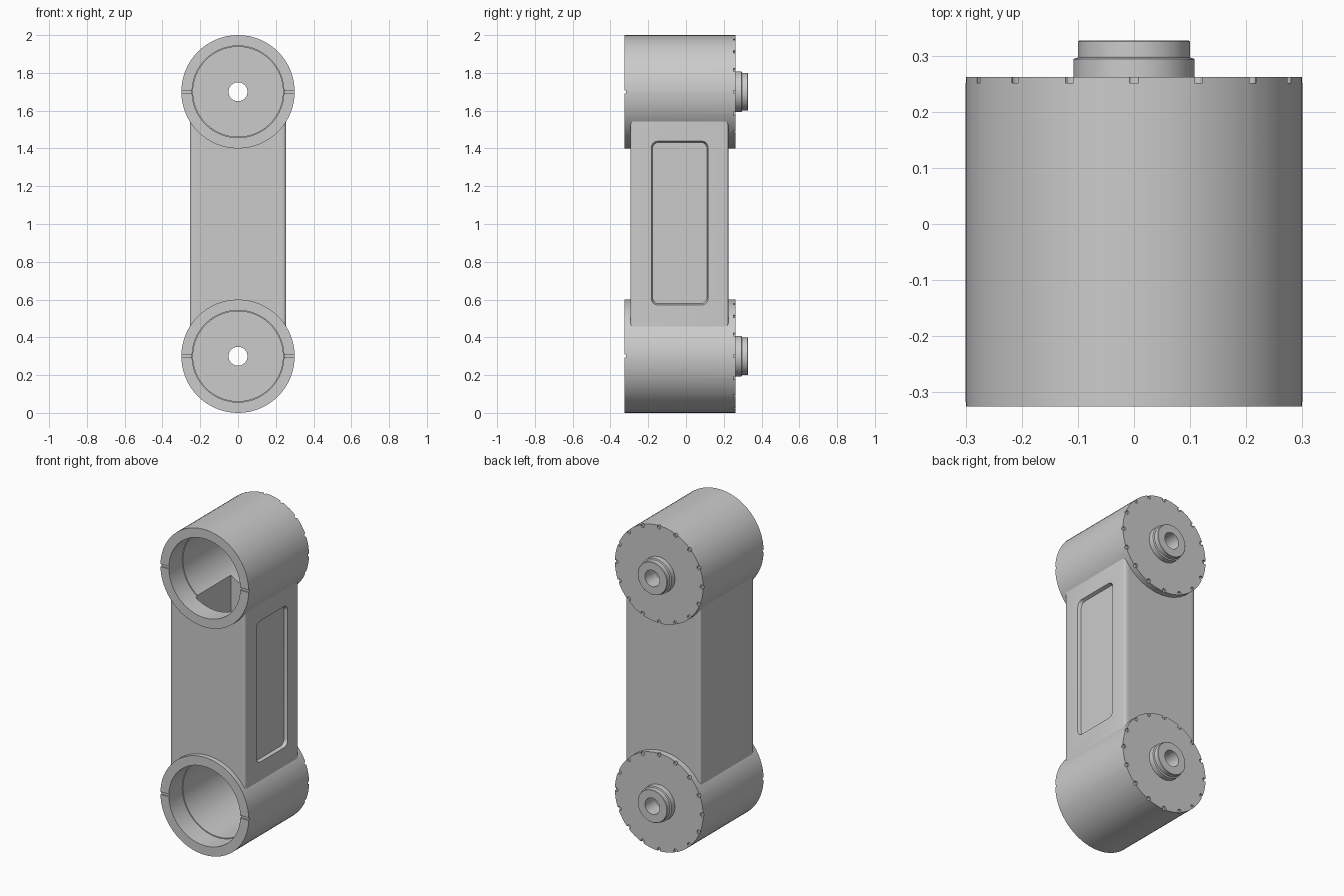
import bpy, bmesh
from math import pi, cos, sin, radians
from mathutils import Matrix, Vector

if "Cube" in bpy.data.objects:
    bpy.data.objects.remove(bpy.data.objects["Cube"])

grey = bpy.data.materials.new("light grey metal")
grey.use_nodes = True
colour = (0.6, 0.6, 0.6, 1)
grey.diffuse_color = colour
grey.node_tree.nodes["Principled BSDF"].inputs["Base Color"].default_value = colour

JOINTS = {"lower": 0.3, "upper": 1.7}
RADIUS, FRONT, BACK = 0.3, -0.325, 0.262


def make_object(name, bm):
    bmesh.ops.recalc_face_normals(bm, faces=bm.faces)
    mesh = bpy.data.meshes.new(name)
    bm.to_mesh(mesh)
    bm.free()
    mesh.materials.append(grey)
    obj = bpy.data.objects.new(name, mesh)
    bpy.context.collection.objects.link(obj)
    return obj


def add_box(bm, low, high):
    low, high = Vector(low), Vector(high)
    place = Matrix.Translation((low + high) / 2) @ Matrix.Diagonal((*(high - low), 1))
    return bmesh.ops.create_cube(bm, size=1, matrix=place)["verts"]


def add_rod(bm, x, y, z, radius, length, sides):
    place = Matrix.Translation((x, y, z)) @ Matrix.Rotation(pi / 2, 4, "X")
    bmesh.ops.create_cone(bm, cap_ends=True, segments=sides, radius1=radius,
                          radius2=radius, depth=length, matrix=place)


def bevel_along(bm, axis, width, segments):
    edges = [e for e in bm.edges
             if abs((e.verts[0].co - e.verts[1].co).normalized()[axis]) > 0.99]
    bmesh.ops.bevel(bm, geom=edges, offset=width, segments=segments,
                    profile=0.5, affect="EDGES")


def cut(obj, cutter):
    cutter.hide_render = True
    bpy.context.view_layer.objects.active = obj
    mod = obj.modifiers.new("cut", "BOOLEAN")
    mod.operation, mod.solver, mod.object = "DIFFERENCE", "EXACT", cutter
    bpy.ops.object.modifier_apply(modifier=mod.name)
    bpy.data.objects.remove(cutter)


def smooth(obj):
    bpy.ops.object.select_all(action="DESELECT")
    obj.select_set(True)
    bpy.context.view_layer.objects.active = obj
    bpy.ops.object.shade_smooth_by_angle(angle=radians(30))


def cavity():
    # Hollow core that opens into both joint bores
    bm = bmesh.new()
    add_box(bm, (-0.14, -0.21, 0.4), (0.14, 0.13, 1.6))
    return make_object("cavity_cutter", bm)


def joint_housing(name, z):
    # Cup, back plate and stepped hub turned around the y axis
    profile = [(0.05, 0.225), (0.238, 0.225), (0.238, -0.195), (0.243, -0.195),
               (0.243, FRONT), (RADIUS, FRONT), (RADIUS, BACK), (0.108, BACK),
               (0.108, 0.294), (0.1, 0.297), (0.1, 0.325), (0.098, 0.327),
               (0.05, 0.327)]
    bm = bmesh.new()
    ring = [bm.verts.new((r, y, z)) for r, y in profile]
    edges = [bm.edges.new((v, ring[i - 1])) for i, v in enumerate(ring)]
    bmesh.ops.spin(bm, geom=edges, cent=(0, 0, z), axis=(0, 1, 0),
                   angle=2 * pi, steps=64)
    bmesh.ops.remove_doubles(bm, verts=bm.verts, dist=0.0001)
    housing = make_object(name, bm)

    # Screw notches around the back rim and index marks on the front rim
    bm = bmesh.new()
    for i in range(16):
        a = 2 * pi * i / 16
        add_rod(bm, 0.291 * cos(a), BACK, z + 0.291 * sin(a), 0.012, 0.022, 12)
    for side in (-1, 1):
        x = side * 0.27
        add_box(bm, (x - 0.04, FRONT - 0.01, z - 0.008),
                (x + 0.04, FRONT + 0.008, z + 0.008))
    cut(housing, make_object("notch_cutter", bm))
    cut(housing, cavity())
    smooth(housing)


for label, height in JOINTS.items():
    joint_housing(label + "_joint_housing", height)

# Connecting arm with rounded long edges
bm = bmesh.new()
add_box(bm, (-0.255, -0.295, 0.3), (0.255, 0.225, 1.7))
bevel_along(bm, 2, 0.015, 3)
arm = make_object("connecting_arm", bm)
for height in JOINTS.values():
    bm = bmesh.new()
    add_rod(bm, 0, 0, height, 0.29, 1, 64)
    cut(arm, make_object("joint_cutter", bm))
cut(arm, cavity())

# Recessed side panels with sloping borders
for side in (-1, 1):
    bm = bmesh.new()
    add_box(bm, (-0.02, -0.19, 0.565), (0.02, 0.124, 1.445))
    bevel_along(bm, 0, 0.035, 5)
    for v in bm.verts:
        if v.co.x < 0:
            v.co.y = -0.033 + (v.co.y + 0.033) * 0.92
            v.co.z = 1.005 + (v.co.z - 1.005) * 0.97
        v.co.x = side * (0.255 + v.co.x)
    cut(arm, make_object("panel_cutter", bm))
smooth(arm)
